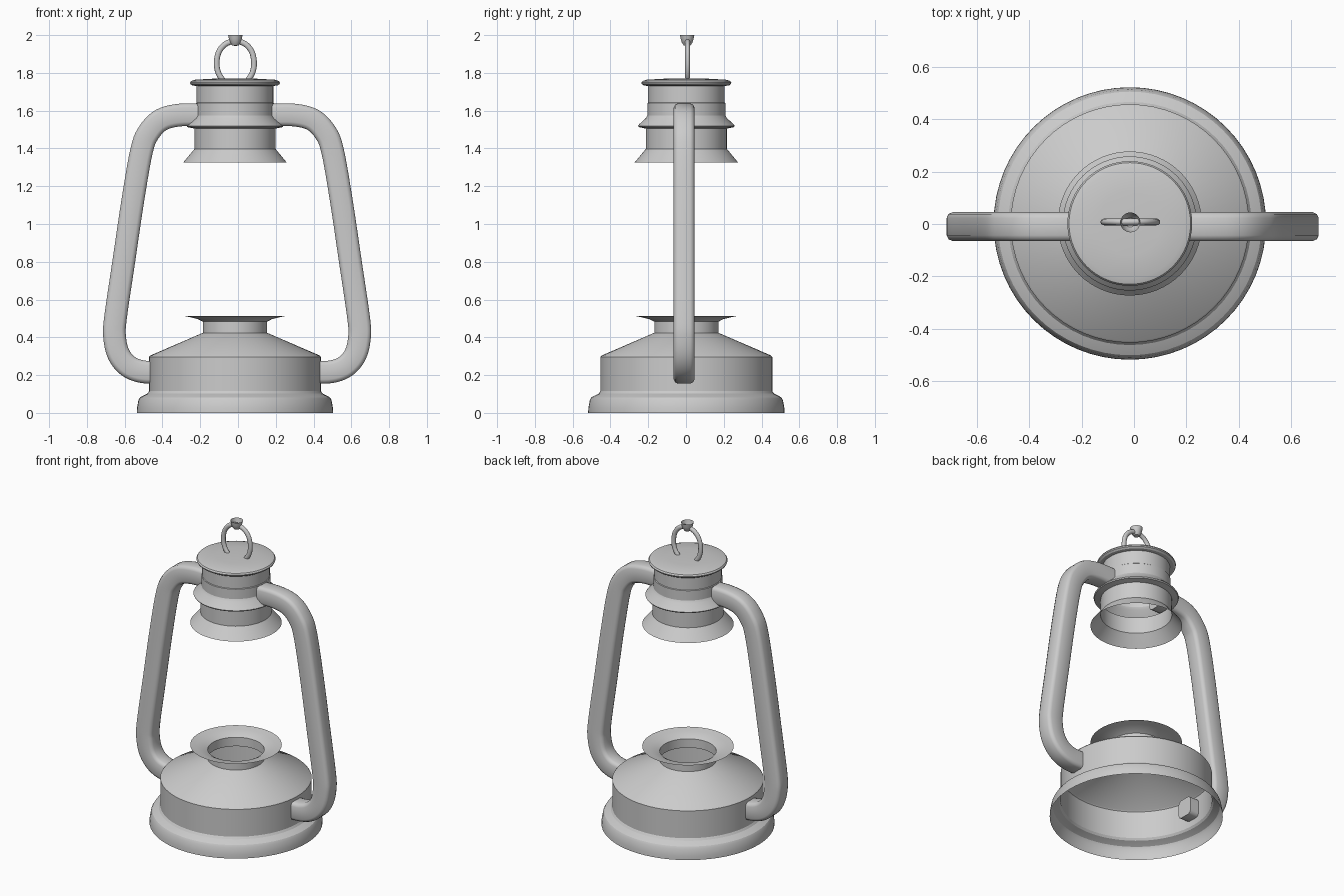
import bpy, bmesh, math
from mathutils import Vector

if "Cube" in bpy.data.objects:
    bpy.data.objects.remove(bpy.data.objects["Cube"])

CX, CY = -0.016, 0.002  # axis of the turned parts


def finish(name, bm, angle):
    me = bpy.data.meshes.new(name)
    bm.to_mesh(me)
    bm.free()
    ob = bpy.data.objects.new(name, me)
    bpy.context.collection.objects.link(ob)
    bpy.ops.object.select_all(action='DESELECT')
    ob.select_set(True)
    bpy.context.view_layer.objects.active = ob
    bpy.ops.object.shade_smooth_by_angle(angle=math.radians(angle))
    return ob


def lathe(name, profile, seg=64, cx=CX, cy=CY):
    """Open turned shell; profile is (radius, z) from bottom to top."""
    bm = bmesh.new()
    rings = []
    for r, z in profile:
        if r == 0:
            rings.append([bm.verts.new((cx, cy, z))] * seg)
        else:
            rings.append([bm.verts.new((cx + r * math.cos(2 * math.pi * i / seg),
                                        cy + r * math.sin(2 * math.pi * i / seg), z))
                          for i in range(seg)])
    for a, b in zip(rings, rings[1:]):
        for i in range(seg):
            j = (i + 1) % seg
            bm.faces.new(dict.fromkeys((a[i], a[j], b[j], b[i])))
    return finish(name, bm, 28)


def spline(pts, n):
    """Smooth path through 2D points (Catmull-Rom)."""
    p = [Vector(q) for q in pts]
    p = [2 * p[0] - p[1]] + p + [2 * p[-1] - p[-2]]
    out = []
    for a, b, c, d in zip(p, p[1:], p[2:], p[3:]):
        for k in range(n):
            t = k / n
            out.append(0.5 * (2 * b + (c - a) * t + (2 * a - 5 * b + 4 * c - d) * t * t
                              + (3 * b - a - 3 * c + d) * t ** 3))
    return out + [p[-2]]


def sweep(name, path, section, cx, cy, mirror=1):
    """Sweep a closed section (in-plane, y) along a path in the xz plane."""
    bm = bmesh.new()
    rings = []
    for i, q in enumerate(path):
        t = (path[min(i + 1, len(path) - 1)] - path[max(i - 1, 0)]).normalized()
        rings.append([bm.verts.new((cx + mirror * (q.x - t.y * u), cy + v, q.y + t.x * u))
                      for u, v in section])
    m = len(section)
    for a, b in zip(rings, rings[1:]):
        for i in range(m):
            j = (i + 1) % m
            bm.faces.new((a[i], a[j], b[j], b[i]))
    bm.faces.new(rings[0])
    bm.faces.new(rings[-1])
    bmesh.ops.recalc_face_normals(bm, faces=bm.faces)
    return finish(name, bm, 50)


# Fuel tank with flared foot and burner dish
lathe("tank", [(0.52, 0), (0.519, 0.025), (0.511, 0.068), (0.503, 0.082), (0.485, 0.092),
               (0.464, 0.102), (0.455, 0.115), (0.455, 0.296), (0.448, 0.304),
               (0.17, 0.424), (0.17, 0.483), (0.195, 0.496), (0.235, 0.506), (0.275, 0.514)])

# Chimney with bell, drip ring and domed cap
lathe("chimney", [(0.275, 1.325), (0.268, 1.333), (0.225, 1.385), (0.214, 1.398),
                  (0.214, 1.505), (0.252, 1.513), (0.256, 1.52), (0.25, 1.528),
                  (0.215, 1.56), (0.207, 1.575), (0.207, 1.64), (0.203, 1.643),
                  (0.203, 1.733)])
lathe("cap", [(0.203, 1.731), (0.225, 1.733), (0.236, 1.741), (0.238, 1.748),
              (0.232, 1.757), (0.21, 1.764), (0.12, 1.769), (0, 1.771)])

# Side tubes with chamfered section, mirrored
w, d, b = 0.06, 0.055, 0.022
section = [(w, d - b), (w - 0.007, d - 0.007), (w - b, d), (b - w, d), (0.007 - w, d - 0.007),
           (-w, d - b), (-w, b - d), (0.007 - w, 0.007 - d), (b - w, -d), (w - b, -d),
           (w - 0.007, 0.007 - d), (w, b - d)]
tube_path = spline([(0.17, 1.577), (0.30, 1.577), (0.40, 1.552), (0.467, 1.485), (0.505, 1.39),
                    (0.551, 1.13), (0.60, 0.80), (0.644, 0.50), (0.648, 0.40), (0.627, 0.31),
                    (0.575, 0.247), (0.50, 0.218), (0.40, 0.215)], 5)
for side, sign in (("right", 1), ("left", -1)):
    sweep(side + "_tube", tube_path, section, -0.005, -0.01, sign)

# Hanging loop
half = [(-0.066, 1.76), (-0.09, 1.80), (-0.099, 1.85), (-0.088, 1.91), (-0.052, 1.953)]
loop_path = spline(half + [(0, 1.968)] + [(-x, z) for x, z in reversed(half)], 5)
circle = [(0.015 * math.cos(math.pi * i / 6), 0.013 * math.sin(math.pi * i / 6)) for i in range(12)]
sweep("hanging_loop", loop_path, circle, -0.014, 0.008)

# Small cup at the top of the loop
lathe("loop_cup", [(0, 1.942), (0.018, 1.946), (0.028, 1.96), (0.034, 1.98), (0.038, 2.0)],
      24, -0.014, 0.006)
